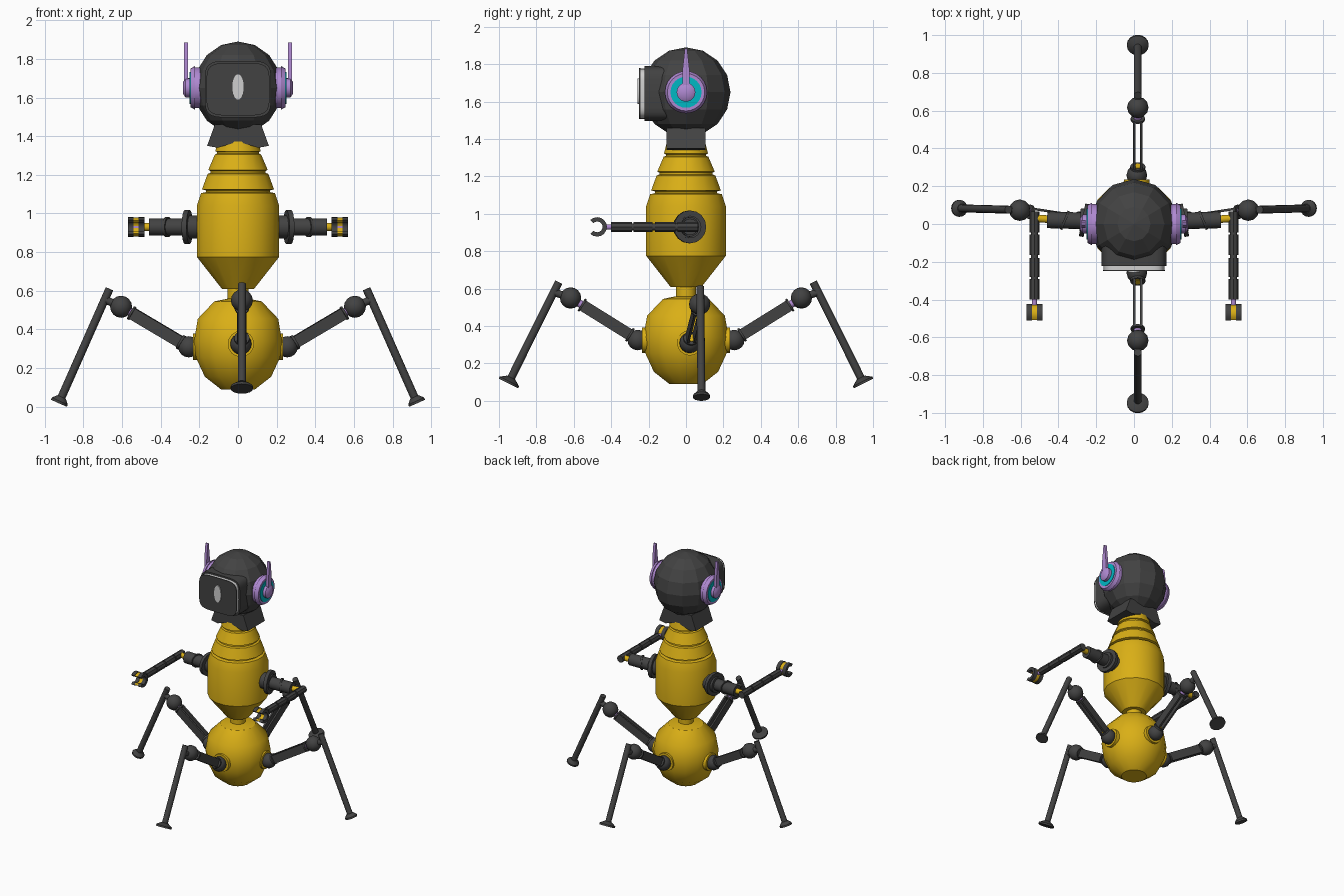
import bpy, bmesh, math
from mathutils import Vector, Matrix

cube = bpy.data.objects.get("Cube")
if cube:
    bpy.data.objects.remove(cube)


def material(name, rgb):
    m = bpy.data.materials.new(name)
    m.use_nodes = True
    m.diffuse_color = (*rgb, 1)
    m.node_tree.nodes["Principled BSDF"].inputs["Base Color"].default_value = (*rgb, 1)
    return m


YELLOW = material("yellow_shell", (0.70, 0.43, 0.008))
DARK = material("dark_metal", (0.055, 0.055, 0.055))
PURPLE = material("purple_trim", (0.43, 0.25, 0.64))
CYAN = material("cyan_ring", (0.0, 0.48, 0.55))
LIGHT = material("light_grey", (0.62, 0.62, 0.62))


def add(name, mat, bm, smooth=35):
    bmesh.ops.recalc_face_normals(bm, faces=bm.faces)
    me = bpy.data.meshes.new(name)
    bm.to_mesh(me)
    bm.free()
    me.materials.append(mat)
    ob = bpy.data.objects.new(name, me)
    bpy.context.collection.objects.link(ob)
    if smooth:
        bpy.ops.object.select_all(action='DESELECT')
        ob.select_set(True)
        bpy.context.view_layer.objects.active = ob
        bpy.ops.object.shade_smooth_by_angle(angle=math.radians(smooth))
    return ob


def tube(name, mat, a, b, r1, r2=None, seg=16):
    a, b = Vector(a), Vector(b)
    d = b - a
    rot = d.to_track_quat('Z', 'Y').to_matrix().to_4x4()
    bm = bmesh.new()
    bmesh.ops.create_cone(bm, cap_ends=True, segments=seg, radius1=r1,
                          radius2=r1 if r2 is None else r2, depth=d.length,
                          matrix=Matrix.Translation((a + b) / 2) @ rot)
    return add(name, mat, bm)


def ball(name, mat, c, size, seg=12, rings=8, smooth=35):
    bm = bmesh.new()
    bmesh.ops.create_uvsphere(bm, u_segments=seg, v_segments=rings, radius=1,
                              matrix=Matrix.Translation(c) @ Matrix.Diagonal((*size, 1)))
    return add(name, mat, bm, smooth)


def lathe(name, mat, profile, seg=16):
    bm = bmesh.new()
    rings = [[bm.verts.new((r * math.cos(t), r * math.sin(t), z))
              for t in (2 * math.pi * (i + 0.5) / seg for i in range(seg))]
             for r, z in profile]
    for lo, hi in zip(rings, rings[1:]):
        for i in range(seg):
            j = (i + 1) % seg
            bm.faces.new((lo[i], lo[j], hi[j], hi[i]))
    bm.faces.new(rings[0])
    bm.faces.new(rings[-1])
    return add(name, mat, bm)


def prism(name, mat, pts, d0, d1, axis='y', smooth=35):
    bm = bmesh.new()
    caps = [[bm.verts.new((u, d, v) if axis == 'y' else (d, u, v)) for u, v in pts]
            for d in (d0, d1)]
    for cap in caps:
        bm.faces.new(cap)
    n = len(pts)
    for i in range(n):
        j = (i + 1) % n
        bm.faces.new((caps[0][i], caps[0][j], caps[1][j], caps[1][i]))
    return add(name, mat, bm, smooth)


def rounded(w, h, z, power, n=32):
    def f(c):
        return math.copysign(abs(c) ** power, c)
    return [(w * f(math.cos(2 * math.pi * i / n)), z + h * f(math.sin(2 * math.pi * i / n)))
            for i in range(n)]


# Abdomen, waist and banded torso
lathe("abdomen", YELLOW, [(0.09, 0.09), (0.175, 0.155), (0.222, 0.255), (0.232, 0.34),
                          (0.212, 0.455), (0.125, 0.545), (0.05, 0.56)])
lathe("waist", YELLOW, [(0.055, 0.53), (0.055, 0.64)])
lathe("torso", YELLOW, [(0.085, 0.61), (0.217, 0.775), (0.217, 1.04), (0.195, 1.105),
                        (0.17, 1.11), (0.17, 1.12), (0.19, 1.125), (0.16, 1.205),
                        (0.145, 1.21), (0.145, 1.22), (0.157, 1.225), (0.122, 1.305),
                        (0.11, 1.31), (0.11, 1.318), (0.12, 1.322), (0.10, 1.40)])

# Collar with two flared flaps
prism("collar", DARK, [(-0.12, 1.46), (0.12, 1.46), (0.16, 1.35), (0.105, 1.34), (0, 1.372),
                       (-0.105, 1.34), (-0.16, 1.35)], -0.105, 0.105, smooth=0)

# Faceted head with a boxed face
ball("head", DARK, (0, 0, 1.65), (0.228, 0.238, 0.24), 12, 8, smooth=0)
prism("face_box", DARK, rounded(0.172, 0.147, 1.643, 0.4), -0.222, -0.05)
prism("face_rim", LIGHT, rounded(0.162, 0.135, 1.643, 0.4), -0.244, -0.21)
prism("face_plate", DARK, rounded(0.163, 0.136, 1.643, 0.4), -0.25, -0.243)
prism("eye", LIGHT, rounded(0.032, 0.068, 1.655, 1), -0.258, -0.248)

for s, side in ((1, "left"), (-1, "right")):
    # Ear disc, glowing ring, hub and antenna
    def ear(name, mat, x0, x1, r0, r1=None):
        tube(f"{side}_{name}", mat, (s * x0, 0, 1.65), (s * x1, 0, 1.65), r0, r1, 24)
    ear("ear_base", PURPLE, 0.18, 0.225, 0.105)
    ear("ear_disc", PURPLE, 0.222, 0.247, 0.113, 0.10)
    ear("ear_ring", CYAN, 0.24, 0.251, 0.083)
    ear("ear_hub", PURPLE, 0.24, 0.272, 0.05)
    ear("ear_cap", PURPLE, 0.272, 0.285, 0.05, 0.03)
    prism(f"{side}_antenna", PURPLE, [(-0.02, 1.66), (0.02, 1.66), (0.02, 1.76),
                                      (0.006, 1.885), (-0.006, 1.885), (-0.02, 1.76)],
          s * 0.258, s * 0.279, axis='x')

    # Shoulder and upper arm
    def arm(name, mat, x0, x1, r, y=0.017):
        tube(f"{side}_{name}", mat, (s * x0, y, 0.93), (s * x1, y + 0.005, 0.93), r)
    arm("shoulder_base", DARK, 0.19, 0.285, 0.06)
    arm("shoulder_disc", DARK, 0.25, 0.275, 0.088)
    arm("upper_arm", DARK, 0.28, 0.46, 0.044)
    arm("arm_flange", DARK, 0.36, 0.372, 0.053)
    arm("elbow_pin", YELLOW, 0.45, 0.515, 0.02, 0.025)
    # Segmented forearm
    for i, (y0, y1) in enumerate(((0.065, -0.045), (-0.055, -0.165),
                                  (-0.18, -0.28), (-0.29, -0.40))):
        tube(f"{side}_forearm_{i + 1}", DARK, (s * 0.527, y0, 0.93),
             (s * 0.527, y1, 0.93), 0.027, seg=8)
    tube(f"{side}_forearm_core", DARK, (s * 0.527, 0.05, 0.93), (s * 0.527, -0.39, 0.93), 0.019)
    tube(f"{side}_wrist", PURPLE, (s * 0.527, -0.39, 0.93), (s * 0.527, -0.445, 0.93), 0.014)

    # Open claw, with a yellow centre band
    def claw(name, mat, ro, ri, x0, x1):
        angles = [math.radians(-135 + 270 * i / 12) for i in range(13)]
        pts = [(-0.475 + ro * math.cos(t), 0.93 + ro * math.sin(t)) for t in angles]
        pts += [(-0.475 + ri * math.cos(t), 0.93 + ri * math.sin(t)) for t in reversed(angles)]
        prism(f"{side}_{name}", mat, pts, s * x0, s * x1, axis='x')
    claw("claw_inner", DARK, 0.052, 0.029, 0.485, 0.514)
    claw("claw_band", YELLOW, 0.048, 0.031, 0.513, 0.541)
    claw("claw_outer", DARK, 0.052, 0.029, 0.54, 0.569)

# Four legs as (outward, sideways, up) joints: hip, strut ends, knee, shin top, foot
side_leg = ((0.255, 0.02, 0.31), (0.29, 0.025, 0.33), (0.555, 0.065, 0.487),
            (0.605, 0.073, 0.517), (0.665, 0.076, 0.61), (0.927, 0.083, 0.018))
end_leg = ((0.258, 0.015, 0.325), (0.295, 0.02, 0.35), (0.56, 0.02, 0.515),
           (0.617, 0.02, 0.55), (0.68, 0.02, 0.635), (0.95, 0.02, 0.093))


def leg(name, joints, place, foot_r):
    hip, start, end, knee, top, foot = (place(*j) for j in joints)
    root = place(0.17, joints[0][1], joints[0][2])
    tube(f"{name}_socket", YELLOW, root, hip - (hip - root) * 0.25, 0.068)
    ball(f"{name}_hip", DARK, hip, (0.055,) * 3)
    d = (end - start).normalized()
    w = d.cross(Vector((0, 0, 1))).normalized()
    up = w.cross(d)
    tube(f"{name}_hip_pin", YELLOW, hip, start + d * 0.015, 0.022)
    # Paired strut plates between end discs
    for k in (-1, 1):
        bm = bmesh.new()
        basis = Matrix((d, w, up)).transposed().to_4x4()
        bmesh.ops.create_cube(bm, size=1, matrix=Matrix.Translation((start + end) / 2 + w * k * 0.018)
                              @ basis @ Matrix.Diagonal(((end - start).length, 0.013, 0.062, 1)))
        add(f"{name}_strut_{'inner' if k < 0 else 'outer'}", DARK, bm, 0)
    tube(f"{name}_strut_base", DARK, start, start + d * 0.012, 0.04)
    tube(f"{name}_strut_end", DARK, end - d * 0.012, end, 0.038)
    tube(f"{name}_knee_pin", PURPLE, end, knee, 0.02)
    ball(f"{name}_knee", DARK, knee, (0.057,) * 3)
    # Shin and flared foot
    shin = (foot - top).normalized()
    joint = top + shin * 0.06
    tube(f"{name}_knee_link", DARK, knee, joint, 0.02)
    tube(f"{name}_shin", DARK, top, foot - shin * 0.01, 0.021, seg=12)
    tube(f"{name}_foot_cone", DARK, foot - shin * 0.035, foot - shin * 0.012, 0.024, foot_r)
    tube(f"{name}_foot_sole", DARK, foot - shin * 0.012, foot, foot_r)


for s, a, b in ((1, "left", "back"), (-1, "right", "front")):
    leg(f"{a}_leg", side_leg, lambda o, t, z: Vector((s * o, t, z)), 0.045)
    leg(f"{b}_leg", end_leg, lambda o, t, z: Vector((t, s * o, z)), 0.058)
